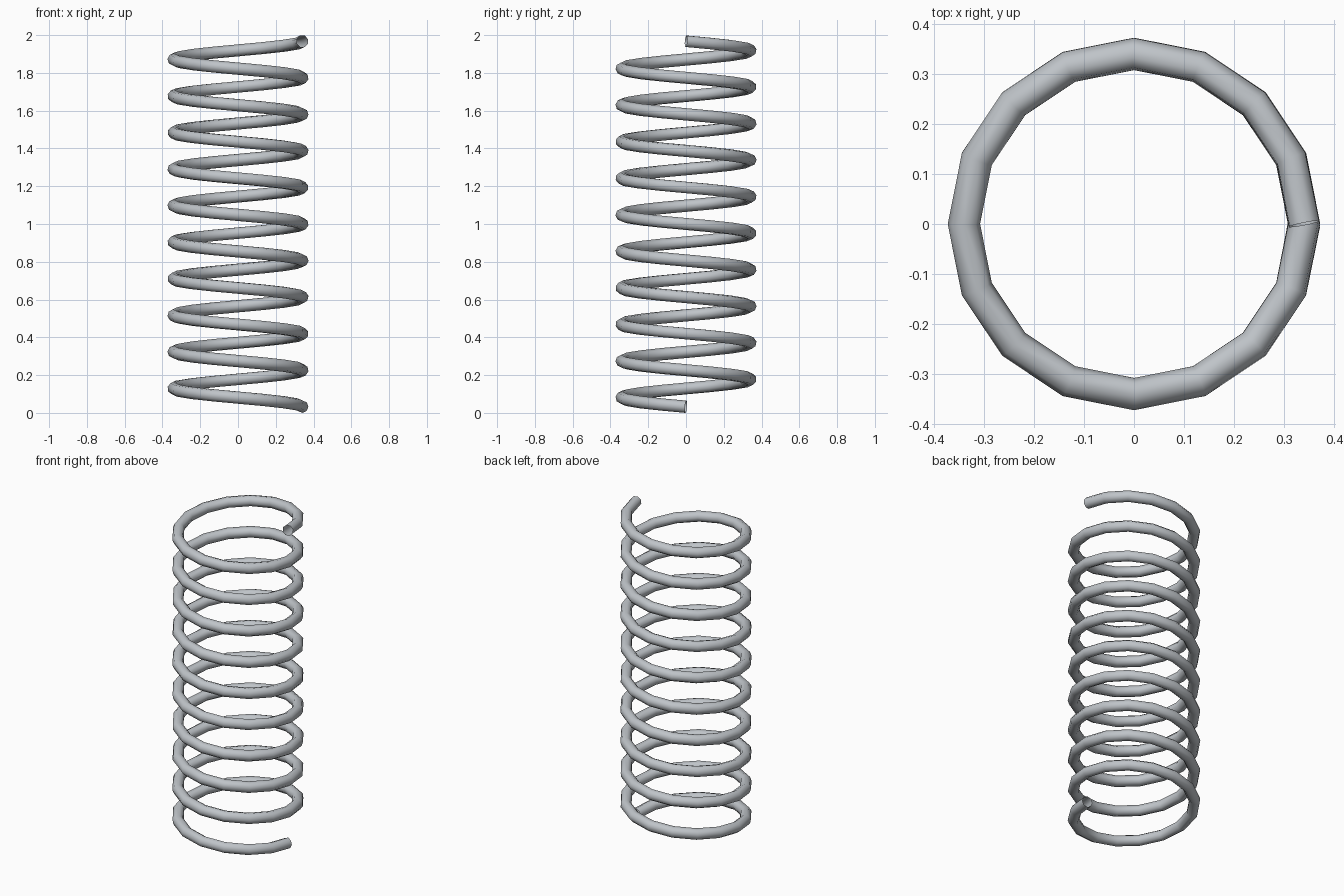
import bpy
import math

if "Cube" in bpy.data.objects:
    bpy.data.objects.remove(bpy.data.objects["Cube"])

TURNS, STEPS = 10, 16          # coils and straight segments per coil
RADIUS, WIRE = 0.341, 0.0325   # coil radius and wire radius
BOTTOM, TOP = WIRE, 2.0 - WIRE

# Helical path: starts at +x and winds towards the front (-y) while rising
curve = bpy.data.curves.new("coil_spring", "CURVE")
curve.dimensions = "3D"
curve.bevel_depth = WIRE
curve.bevel_resolution = 2     # eight-sided wire
curve.use_fill_caps = False    # open wire ends
spline = curve.splines.new("POLY")
count = TURNS * STEPS
spline.points.add(count)
for i, point in enumerate(spline.points):
    a = -2 * math.pi * i / STEPS
    z = BOTTOM + (TOP - BOTTOM) * i / count
    point.co = (RADIUS * math.cos(a), RADIUS * math.sin(a), z, 1)
spline.use_smooth = True

steel = bpy.data.materials.new("steel grey")
steel.diffuse_color = (0.52, 0.55, 0.58, 1)
steel.use_nodes = True
steel.node_tree.nodes["Principled BSDF"].inputs["Base Color"].default_value = steel.diffuse_color
curve.materials.append(steel)

spring = bpy.data.objects.new("coil_spring", curve)
bpy.context.collection.objects.link(spring)

# Turn the swept wire into a smooth-shaded mesh
bpy.context.view_layer.objects.active = spring
spring.select_set(True)
bpy.ops.object.convert(target="MESH")
bpy.ops.object.shade_smooth()
